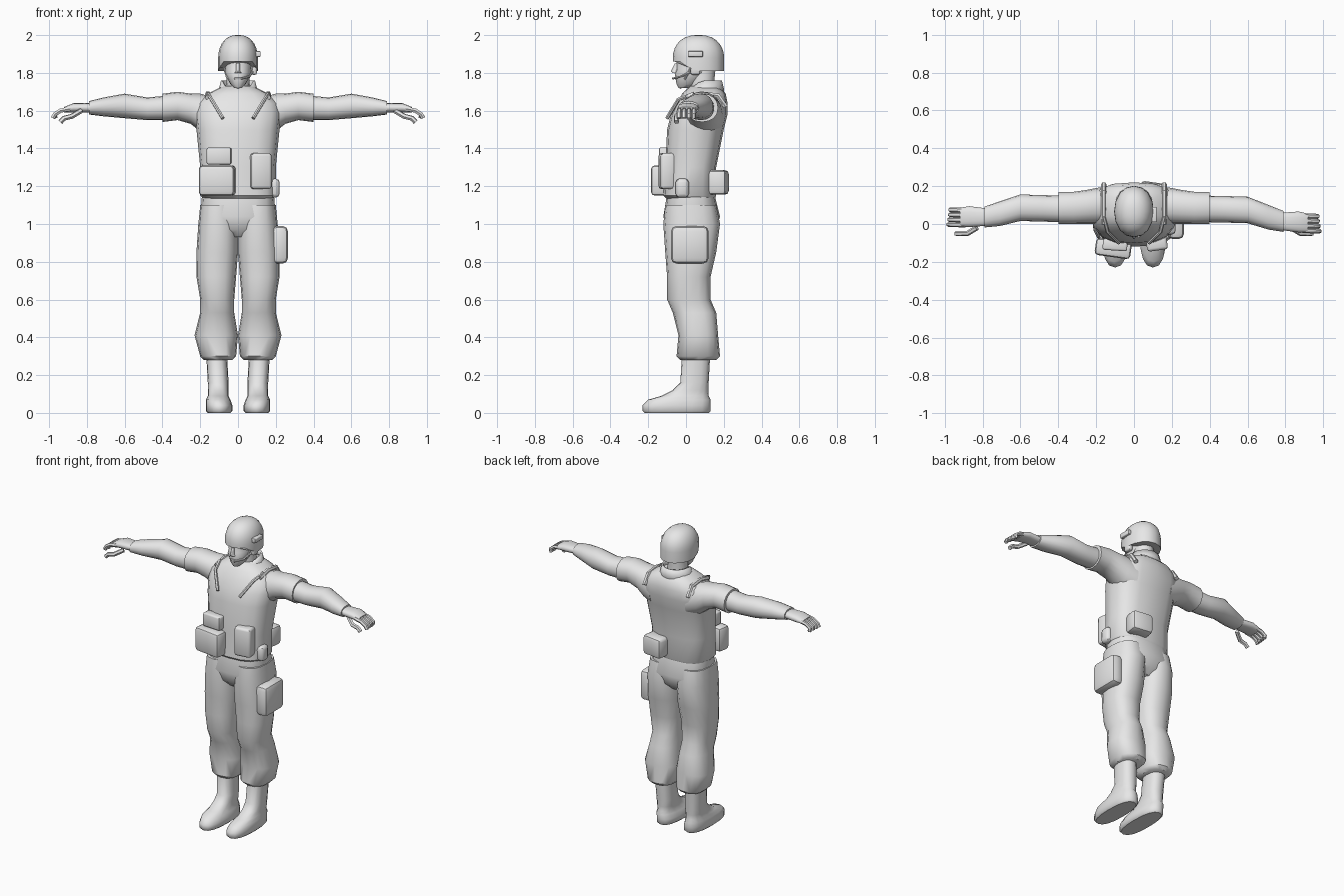
import bpy, bmesh
from math import cos, sin, pi, radians, copysign
from mathutils import Vector

default = bpy.data.objects.get("Cube")
if default:
    bpy.data.objects.remove(default, do_unlink=True)

grey = bpy.data.materials.new("plain grey")
grey.use_nodes = True
grey.diffuse_color = (.8, .8, .8, 1)
grey.node_tree.nodes["Principled BSDF"].inputs["Base Color"].default_value = grey.diffuse_color

SIDES = 16
PAIR = (("left", 1), ("right", -1))


def select_only(obj):
    bpy.ops.object.select_all(action='DESELECT')
    obj.select_set(True)
    bpy.context.view_layer.objects.active = obj


def finish(obj):
    """Give the object its colour and smooth shading with sharp edges."""
    obj.data.materials.append(grey)
    select_only(obj)
    bpy.ops.object.shade_smooth_by_angle(angle=radians(45))
    return obj


def link(name, data):
    obj = bpy.data.objects.new(name, data)
    bpy.context.collection.objects.link(obj)
    return obj


def link_bmesh(name, bm):
    bmesh.ops.recalc_face_normals(bm, faces=bm.faces[:])
    mesh = bpy.data.meshes.new(name)
    bm.to_mesh(mesh)
    bm.free()
    return link(name, mesh)


def outline(power):
    """Points of a rounded square reaching from -1 to 1."""
    for step in range(SIDES):
        angle = 2 * pi * step / SIDES
        yield [copysign(abs(f) ** (2 / power), f) for f in (cos(angle), sin(angle))]


def loft(name, rings, axis="z", side=1, power=2.4, caps=True, shape=None):
    """Skin rounded sections; a ring is (station, u low, u high, v low, v high)."""
    bm = bmesh.new()
    loops = []
    for index, (station, u_low, u_high, v_low, v_high) in enumerate(rings):
        loop = []
        for c, s in outline(power):
            u = (u_low + u_high + (u_high - u_low) * c) / 2
            v = (v_low + v_high + (v_high - v_low) * s) / 2
            point = Vector((side * u, v, station) if axis == "z" else (side * station, u, v))
            loop.append(bm.verts.new(shape(index, point) if shape else point))
        loops.append(loop)
    for lower, upper in zip(loops, loops[1:]):
        for k in range(SIDES):
            bm.faces.new((lower[k - 1], lower[k], upper[k], upper[k - 1]))
    if caps:
        bm.faces.new(loops[0])
        bm.faces.new(loops[-1])
    return finish(link_bmesh(name, bm))


def sym(*rings):
    """Rings centred on x = 0, given as (z, half width, y front, y back)."""
    return [(z, -width, width, front, back) for z, width, front, back in rings]


def tube(name, points, radius):
    curve = bpy.data.curves.new(name, 'CURVE')
    curve.dimensions = '3D'
    curve.bevel_depth = radius
    curve.bevel_resolution = 1
    curve.use_fill_caps = True
    spline = curve.splines.new('POLY')
    spline.points.add(len(points) - 1)
    for point, position in zip(spline.points, points):
        point.co = (*position, 1)
    select_only(link(name, curve))
    bpy.ops.object.convert(target='MESH')
    return finish(bpy.context.view_layer.objects.active)


def box(name, centre, size, bevel=.02, turn=0):
    bm = bmesh.new()
    bmesh.ops.create_cube(bm, size=1)
    bmesh.ops.scale(bm, vec=size, verts=bm.verts)
    bmesh.ops.bevel(bm, geom=bm.edges[:], offset=bevel, segments=2, profile=.5, affect='EDGES')
    obj = link_bmesh(name, bm)
    obj.location = centre
    obj.rotation_euler.z = radians(turn)
    return finish(obj)


# Torso with vest hem overhanging the trousers
loft("torso", sym(
    (1.13, .18, -.1, .15), (1.15, .2, -.12, .16), (1.3, .2, -.11, .16),
    (1.5, .22, -.1, .2), (1.58, .23, -.08, .22), (1.64, .22, -.05, .22),
    (1.69, .16, -.02, .21), (1.73, .08, .02, .17)), power=2.7)
loft("pelvis", sym((.93, .12, -.06, .12), (.97, .18, -.1, .16),
                   (1.04, .2, -.12, .18), (1.16, .19, -.1, .15)), power=2.7)


# Collar, dipping at the throat
def dip(index, point):
    point.z -= max(0, .08 - point.y) * .4 * index
    return point


collar = loft("collar", sym((1.67, .13, -.03, .2), (1.72, .1, 0, .2), (1.76, .09, .01, .19)),
              power=2, caps=False, shape=dip)
collar.modifiers.new("thickness", 'SOLIDIFY').thickness = .01

# Neck, head and face
loft("neck", sym((1.66, .07, .02, .16), (1.76, .06, .02, .15), (1.86, .06, .02, .16)), power=2)
loft("head", sym((1.72, .02, -.04, .02), (1.74, .04, -.05, .06), (1.8, .07, -.06, .12),
                 (1.82, .07, -.05, .14), (1.9, .08, -.05, .16)), power=2.2)
loft("nose", sym((1.8, .02, -.07, -.04), (1.81, .01, -.08, -.04), (1.85, .01, -.06, -.04)), power=2)
box("lips", (0, -.05, 1.77), (.04, .02, .01), .004)


# Helmet dome with a raised brow and lower rear rim
def rim(index, point):
    if index == 0:
        point.z = 1.86 if point.y < 0 else 1.83 if point.y < .06 else 1.81
    return point


dome = [(1.84, 1)]
for step in range(7):
    angle = pi / 2 * step / 7
    dome.append((1.88 + .12 * sin(angle), cos(angle) ** .8))
dome.append((2, .1))
loft("helmet", sym(*[(z, .105 * r, .066 - .136 * r, .066 + .136 * r) for z, r in dome]),
     power=2.1, shape=rim)
box("helmet_lamp", (.105, .05, 1.9), (.03, .08, .03), .005)
box("headset", (.085, .05, 1.82), (.03, .05, .06), .01)
tube("microphone_boom", [(.08, .04, 1.81), (.06, -.03, 1.78), (.02, -.07, 1.77)], .006)

for label, s in PAIR:
    # Chin strap, vest cord and shoulder strap
    tube(label + "_chin_strap",
         [(s * .08, .04, 1.85), (s * .06, 0, 1.78), (0, -.03, 1.72)], .006)
    tube(label + "_vest_cord", [(s * .16, .04, 1.69), (s * .14, -.04, 1.66),
                                (s * .11, -.07, 1.61), (s * .08, -.1, 1.56)], .01)
    tube(label + "_shoulder_strap",
         [(s * .16, y, z) for y, z in ((0, 1.67), (.08, 1.69), (.17, 1.68), (.21, 1.62))], .014)

    # Arms: the two hands sit slightly apart in depth
    def sway(index, point):
        point.y -= s * .03 * max(0, abs(point.x) - .4)
        return point

    loft(label + "_sleeve", [
        (.13, -.01, .2, 1.46, 1.67), (.2, 0, .19, 1.49, 1.69), (.25, 0, .18, 1.53, 1.69),
        (.32, 0, .17, 1.55, 1.7), (.4, 0, .17, 1.54, 1.69)], "x", s, 2.2)
    loft(label + "_forearm", [
        (.37, .01, .15, 1.55, 1.68), (.48, .01, .15, 1.55, 1.67), (.6, .01, .15, 1.56, 1.69),
        (.71, -.02, .11, 1.57, 1.67), (.79, -.03, .08, 1.58, 1.65)], "x", s, 2.2, shape=sway)
    loft(label + "_hand", [
        (.77, -.02, .07, 1.59, 1.64), (.87, -.03, .08, 1.59, 1.64), (.92, -.03, .07, 1.59, 1.62)],
        "x", s, shape=sway)
    for n, finger in enumerate(("index", "middle", "ring", "little")):
        path = [Vector((s * x, .026 * n - .02, z)) for x, z in
                ((.89, 1.61), (.94, 1.6), (.97, 1.58), (.98 - .005 * n, 1.56))]
        tube(f"{label}_{finger}_finger", [sway(0, point) for point in path], .013)
    tube(label + "_thumb", [(s * .83, -.02, 1.6), (s * .88, -.05, 1.57),
                            (s * .92, -.05, 1.56), (s * .94, -.05, 1.54)], .014)

    # Trouser legs, bloused above the boots
    loft(label + "_trouser_leg", [
        (.28, .03, .18, -.03, .16), (.3, .01, .2, -.05, .18), (.41, 0, .23, -.04, .17),
        (.53, .02, .2, -.07, .16), (.6, .02, .2, -.1, .13), (.72, .01, .22, -.1, .13),
        (.85, 0, .22, -.11, .16), (1, 0, .21, -.12, .18), (1.1, .01, .2, -.11, .16)], "z", s)

    # Boots
    loft(label + "_boot", [
        (0, .04, .16, -.22, .12), (.01, .03, .17, -.23, .13), (.04, .03, .17, -.23, .13),
        (.07, .04, .17, -.2, .13), (.09, .05, .16, -.13, .12), (.12, .05, .16, -.07, .12),
        (.16, .05, .16, -.03, .12), (.34, .06, .17, -.02, .13)], "z", s)

# Pouches
box("large_front_pouch", (-.11, -.13, 1.23), (.19, .09, .16), turn=-8)
box("small_front_pouch", (-.1, -.11, 1.36), (.13, .06, .09), .01, -4)
box("tall_front_pouch", (.12, -.1, 1.28), (.11, .08, .19), .015, 8)
box("hip_pouch", (.19, -.02, 1.19), (.06, .07, .1))
box("back_pouch", (.1, .17, 1.22), (.14, .1, .13), turn=-8)
box("thigh_pouch", (.22, .02, .89), (.09, .2, .2), .03)
